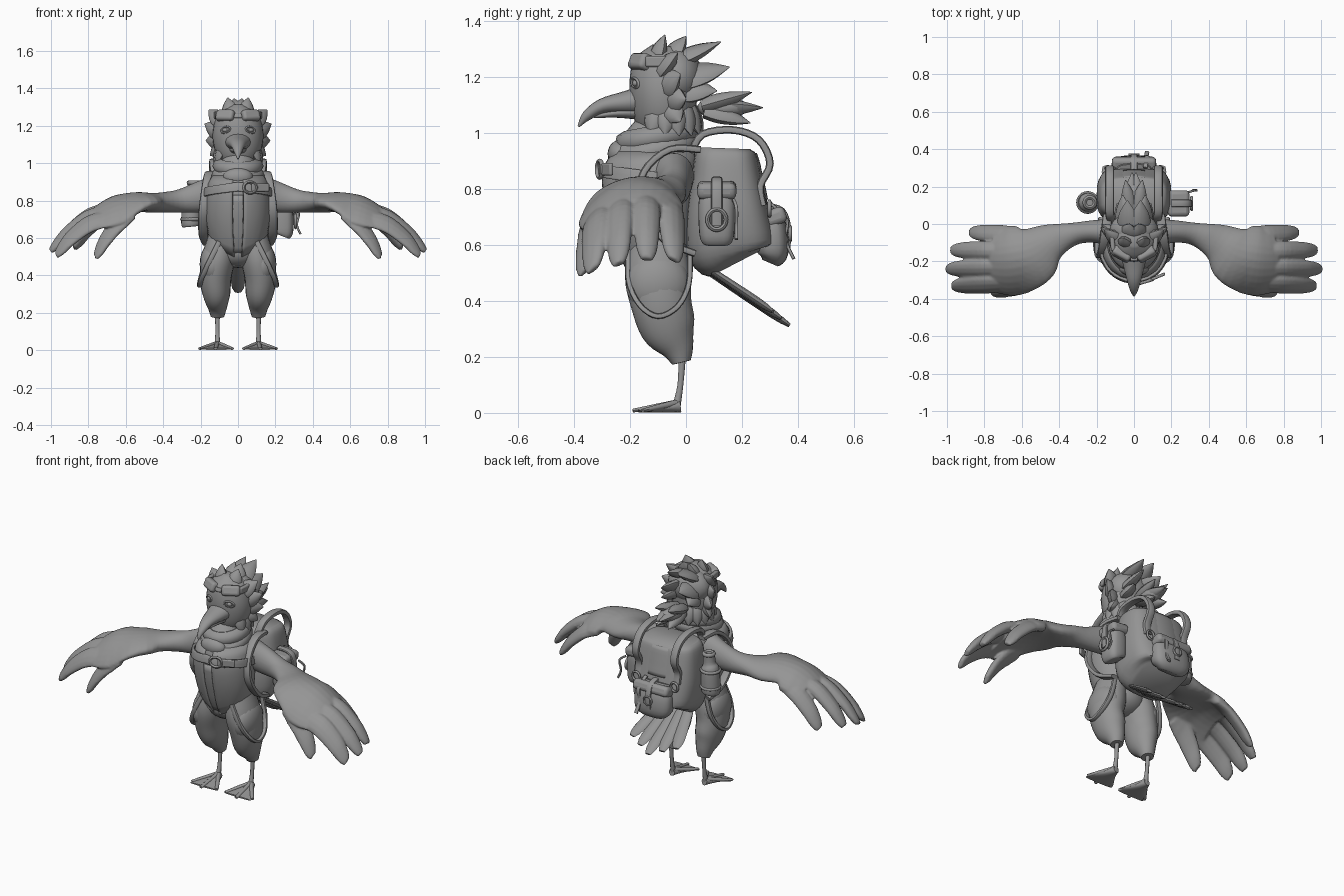
import bpy, bmesh, math
from math import sin, cos, pi, radians
from mathutils import Vector, Matrix, Euler

if "Cube" in bpy.data.objects:
    bpy.data.objects.remove(bpy.data.objects["Cube"])

grey = bpy.data.materials.new("plain_grey")
grey.use_nodes = True
grey.diffuse_color = (.3, .3, .3, 1)
grey.node_tree.nodes["Principled BSDF"].inputs["Base Color"].default_value = (.3, .3, .3, 1)
X, Y, Z = Vector((1, 0, 0)), Vector((0, 1, 0)), Vector((0, 0, 1))
POINTED = ((0, .9), (.3, 1), (.65, .72), (1, .05))
BLUNT = ((0, .6), (.4, .9), (.85, 1), (1, .5))


def finish(name, bm, mirror=False, bevel=0, solid=0):
    """Turn a bmesh into a shaded object."""
    bmesh.ops.recalc_face_normals(bm, faces=bm.faces)
    mesh = bpy.data.meshes.new(name)
    bm.to_mesh(mesh)
    bm.free()
    ob = bpy.data.objects.new(name, mesh)
    bpy.context.scene.collection.objects.link(ob)
    mesh.materials.append(grey)
    if solid:
        m = ob.modifiers.new("Thickness", 'SOLIDIFY')
        m.thickness, m.offset = solid, 0
    if bevel:
        m = ob.modifiers.new("Bevel", 'BEVEL')
        m.width, m.segments = bevel, 3
    if mirror:
        ob.modifiers.new("Mirror", 'MIRROR')
    bpy.ops.object.select_all(action='DESELECT')
    ob.select_set(True)
    bpy.context.view_layer.objects.active = ob
    bpy.ops.object.shade_smooth_by_angle(angle=radians(45))
    return ob


def spline(rows, t):
    """Catmull-Rom value of a row table at t in 0..1."""
    f = t * (len(rows) - 1)
    i = min(int(f), len(rows) - 2)
    f -= i
    a, b, c, d = (rows[max(0, min(len(rows) - 1, i + k))] for k in (-1, 0, 1, 2))
    return [.5 * (2*q + (r-p)*f + (2*p - 5*q + 4*r - s)*f*f + (3*q - p - 3*r + s)*f**3)
            for p, q, r, s in zip(a, b, c, d)]


def sweep(bm, rows, side=X, n=16, power=2, steps=4, closed=False):
    """Sweep an ellipse along rows of (x, y, z, half width, half depth)."""
    if not closed:
        count = (len(rows) - 1) * steps
        rows = [spline(rows, i / count) for i in range(count + 1)]
    pts = [Vector(r[:3]) for r in rows]
    last, rings = len(pts) - 1, []
    for i, p in enumerate(pts):
        if closed:
            t = (pts[(i + 1) % len(pts)] - pts[i - 1]).normalized()
        else:
            t = (pts[min(i + 1, last)] - pts[max(i - 1, 0)]).normalized()
        s = (side - t * side.dot(t)).normalized()
        u = t.cross(s)
        ring = []
        for k in range(n):
            c, v = cos(2*pi*k/n), sin(2*pi*k/n)
            c = math.copysign(abs(c) ** (2/power), c)
            v = math.copysign(abs(v) ** (2/power), v)
            ring.append(bm.verts.new(p + s*c*max(rows[i][3], .001) + u*v*max(rows[i][4], .001)))
        rings.append(ring)
    for a, b in zip(rings, rings[1:] + (rings[:1] if closed else [])):
        for k in range(n):
            bm.faces.new((a[k], a[k-1], b[k-1], b[k]))
    if not closed:
        bm.faces.new(rings[0])
        bm.faces.new(rings[-1])
    return bm


def solid(name, rows, mirror=False, **kw):
    return finish(name, sweep(bmesh.new(), rows, **kw), mirror)


def strap(name, pts, a, b, mirror=False, side=X):
    return solid(name, [(*p, a, b) for p in pts], mirror, side=side, n=10, power=3)


def ring(name, c, u, v, r, mirror=False):
    """Closed loop around centre c with half axes u and v."""
    c, u, v = Vector(c), Vector(u), Vector(v)
    rows = [(*(c + u*cos(pi*k/12) + v*sin(pi*k/12)), r, r) for k in range(24)]
    return solid(name, rows, mirror, side=u.cross(v), closed=True, n=8)


def box(name, c, half, rot=(0, 0, 0), bevel=.012, mirror=False):
    bm = bmesh.new()
    mat = Matrix.LocRotScale(Vector(c), Euler(rot), Vector(half) * 2)
    bmesh.ops.create_cube(bm, size=1, matrix=mat)
    return finish(name, bm, mirror, bevel)


def ball(name, c, half, mirror=False):
    bm = bmesh.new()
    bmesh.ops.create_uvsphere(bm, u_segments=20, v_segments=12, radius=1,
                              matrix=Matrix.LocRotScale(Vector(c), None, Vector(half)))
    return finish(name, bm, mirror)


def feather(bm, base, tip, w, thick, side, shape=POINTED):
    base, tip = Vector(base), Vector(tip)
    rows = [(*base.lerp(tip, f), w*k, thick*k) for f, k in shape]
    sweep(bm, rows, side=side, n=8, steps=3)


def wrap(name, rows, a0, a1, low, high, off, thick, mirror=False):
    """Band lying on an upright body; angles in degrees from the front."""
    bm, grid = bmesh.new(), []
    for i in range(25):
        f = i / 24
        ang, lo, hi = radians(a0 + (a1 - a0) * f), low(f), high(f)
        col = []
        for j in range(9):
            z = lo + (hi - lo) * j / 8
            r = min((spline(rows, k / 80) for k in range(81)), key=lambda q: abs(q[2] - z))
            col.append(bm.verts.new((r[0] + (r[3]+off)*sin(ang), r[1] - (r[4]+off)*cos(ang), z)))
        grid.append(col)
    for a, b in zip(grid, grid[1:]):
        for j in range(8):
            bm.faces.new((a[j], b[j], b[j+1], a[j+1]))
    return finish(name, bm, mirror, solid=thick)


# Torso, vest and chest strap
body = [(0, -.10, .46, .07, .06), (0, -.11, .53, .11, .10), (0, -.12, .63, .145, .13),
        (0, -.13, .75, .16, .15), (0, -.13, .87, .15, .155), (0, -.11, .96, .11, .12),
        (0, -.09, 1.04, .08, .08)]
solid("torso", body, n=28)
wrap("vest", body, 10, 172, lambda f: .50 + .08*min(1, 2*f), lambda f: .93, .008, .014, True)
wrap("vest_placket", body, -9, 9, lambda f: .51, lambda f: .83, .004, .01)
wrap("chest_strap", body, -110, 110, lambda f: .85 - .04*abs(2*f - 1), lambda f: .895 - .04*abs(2*f - 1), .024, .014)
ring("chest_buckle", (.065, -.308, .87), (.034, .01, 0), (0, 0, .03), .008)
box("strap_tip", (.12, -.285, .87), (.05, .008, .022), (0, 0, .4), .006)

# Scarf
for i, (y, z, rx, ry, r, dip) in enumerate(((-.115, .935, .1, .12, .042, .03), (-.105, .985, .095, .108, .042, .02))):
    ring("scarf_fold_%d" % i, (0, y, z), (rx, 0, 0), (0, ry, dip), r)
ball("scarf_front", (0, -.235, .925), (.08, .045, .05))

# Head, beak and eyes
head = [(0, -.06, .99, .08, .085), (0, -.075, 1.06, .12, .11), (0, -.08, 1.13, .135, .12),
        (0, -.08, 1.2, .13, .12), (0, -.075, 1.26, .108, .105), (0, -.07, 1.31, .04, .05)]
solid("head", head, n=28)
solid("upper_beak", [(0, -.15, 1.115, .075, .055), (0, -.22, 1.108, .058, .04), (0, -.30, 1.095, .038, .027),
                     (0, -.355, 1.06, .021, .018), (0, -.384, 1.022, .004, .004)])
solid("lower_beak", [(0, -.15, 1.075, .05, .03), (0, -.25, 1.07, .032, .016), (0, -.33, 1.058, .008, .006)])
ball("eye", (.066, -.178, 1.177), (.017, .014, .013), True)
ring("eyelid", (.067, -.181, 1.178), (.024, .012, -.005), (0, 0, .016), .006, True)

# Goggles on the brow
box("goggle_lens", (.062, -.155, 1.25), (.052, .034, .03), (-.4, 0, .5), .016, True)
box("goggle_bridge", (0, -.185, 1.25), (.02, .014, .012), (-.4, 0, 0), .006)
box("goggle_side", (.115, -.1, 1.255), (.012, .045, .02), (0, 0, -.1), .008, True)

# Crest: crown mass, back tuft and pointed clumps as base, tip, half width
ball("crown", (0, -.035, 1.2), (.132, .095, .105))
ball("back_tuft", (0, .13, 1.09), (.055, .09, .042))
crest = bmesh.new()
for base, tip, w in (
        ((.04, -.11, 1.25), (.055, -.075, 1.35), .045), ((.025, -.06, 1.26), (.02, 0, 1.345), .05),
        ((.03, -.05, 1.25), (.035, .125, 1.325), .06), ((.05, -.03, 1.19), (.06, .155, 1.235), .062),
        ((.08, -.09, 1.22), (.155, -.03, 1.285), .05), ((.09, -.08, 1.16), (.178, -.02, 1.21), .05),
        ((.09, -.06, 1.12), (.172, 0, 1.12), .05), ((.05, -.02, 1.15), (.09, .11, 1.15), .055),
        ((.09, -.06, 1.09), (.15, -.02, 1.04), .045), ((.02, .06, 1.095), (.045, .235, 1.145), .04),
        ((.01, .08, 1.09), (.01, .275, 1.09), .045), ((.02, .07, 1.08), (.04, .23, 1.035), .04)):
    t = Vector(tip) - Vector(base)
    feather(crest, base, tip, w, .03, t.cross(Vector(base) - Vector((0, -.08, 1.12))))
finish("crest_feathers", crest, True)
ruff = bmesh.new()
for k in range(11):
    a = radians(65 + 23 * k)
    d = Vector((sin(a), -cos(a), 0))
    feather(ruff, Vector((0, -.07, 1.09)) + d*.09, Vector((0, -.07, .99)) + d*.13, .04, .025, Z.cross(d))
finish("neck_ruff", ruff)

# Wings: arm, palm and five finger feathers fused together
wing = sweep(bmesh.new(), [
    (.12, -.045, .845, .075, .09), (.22, -.04, .815, .06, .08), (.33, -.055, .795, .062, .06),
    (.45, -.10, .79, .105, .052), (.54, -.165, .795, .165, .05), (.64, -.195, .785, .188, .047),
    (.71, -.2, .76, .175, .04), (.76, -.195, .735, .155, .03)], side=Y, n=28)
for base, tip in (((.62, -.06, .78), (.875, -.045, .575)), ((.7, -.14, .76), (.975, -.14, .55)),
                  ((.7, -.235, .76), (1, -.24, .545)), ((.7, -.32, .76), (.97, -.33, .575)),
                  ((.56, -.32, .78), (.76, -.36, .59))):
    b, t = Vector(base), Vector(tip)
    rows = [(*(b.lerp(t, f) + Z*.045*sin(pi*f)), w, w*.65)
            for f, w in ((0, .045), (.35, .05), (.7, .046), (.9, .037), (1, .022))]
    sweep(wing, rows, side=Y, n=12)
for v in wing.verts:
    v.co.z -= 2.2 * (v.co.y + .16)**2 * max(0, min(1, (v.co.x - .4) / .2))
wing = finish("wing", wing, True)
m = wing.modifiers.new("Fuse", 'REMESH')
m.mode, m.voxel_size, m.use_smooth_shade = 'VOXEL', .007, True
m = wing.modifiers.new("Soften", 'SMOOTH')
m.iterations = 3
wing.modifiers.move(0, 2)

# Trousers, hip pockets, legs and feet
ball("hips", (0, -.10, .53), (.13, .115, .09))
solid("trouser_leg", [(.08, -.10, .60, .08, .10), (.105, -.10, .49, .09, .118), (.12, -.088, .39, .085, .108),
                      (.115, -.062, .30, .074, .098), (.11, -.03, .23, .052, .06), (.11, -.016, .18, .036, .034)],
      True, n=20)
ball("hip_pocket", (.135, -.10, .46), (.07, .115, .115), True)
strap("pocket_trim", [(.10, -.205, .58), (.155, -.205, .47), (.195, -.165, .385), (.205, -.10, .345),
                      (.20, -.03, .38), (.175, .01, .46), (.15, .015, .57)], .014, .01, True)
solid("shin", [(.11, -.013, .21, .014, .014), (.11, -.02, .1, .011, .011), (.11, -.035, .02, .016, .016)], True, n=10)
solid("foot_web", [(.11, -.02, .024, .018, .022), (.113, -.08, .016, .045, .015),
                   (.115, -.14, .009, .085, .008), (.115, -.17, .006, .09, .005)], True)
toes = bmesh.new()
for tx, ty in ((.03, -.165), (.12, -.19), (.205, -.155)):
    sweep(toes, [(.11, -.03, .035, .014, .014), (.055 + tx/2, .4*ty - .03, .022, .012, .011),
                 (tx, ty, .008, .01, .007)], n=10)
finish("toes", toes, True)

# Tail fan
tail = bmesh.new()
for i in range(-2, 3):
    k = abs(i)
    feather(tail, (.025*i, -.02, .57 + .006*k), (.075*i, .37 - .03*k, .312 + .025*k), .036, .014, X, BLUNT)
finish("tail_feathers", tail)

# Backpack with lid, rear pouch and arched straps
pack = [(0, .18, .535, .12, .10), (0, .165, .575, .18, .155), (0, .15, .70, .20, .15),
        (0, .145, .84, .192, .125), (0, .14, .92, .178, .11), (0, .14, .945, .155, .09)]
solid("backpack", pack, n=32, power=3.2)
wrap("pack_lid", pack, 115, 245, lambda f: .76, lambda f: .925, -.004, .02)
strap("pack_arch_strap", [(.12, .02, .93), (.13, .06, .995), (.13, .17, 1.01), (.13, .26, .975),
                          (.13, .30, .89), (.13, .265, .81), (.13, .275, .74)], .024, .014, True)
ring("pack_strap_buckle", (.13, .298, .73), (.024, 0, 0), (0, 0, .026), .007, True)
strap("shoulder_strap", [(.14, .05, .94), (.155, -.06, .94), (.17, -.15, .86), (.185, -.165, .74),
                         (.185, -.08, .62), (.165, .03, .57)], .026, .013, True)
solid("rear_pouch", [(0, .30, .535, .07, .03), (0, .31, .57, .115, .055), (0, .305, .66, .118, .055),
                     (0, .285, .73, .09, .035)], n=24, power=2.8)
box("rear_pouch_flap", (0, .318, .70), (.118, .04, .03), (.35, 0, 0), .02)
strap("rear_pouch_strap", [(0, .28, .745), (0, .345, .725), (0, .368, .66), (0, .365, .59)], .018, .008)
ring("rear_pouch_buckle", (0, .372, .64), (.025, 0, 0), (0, 0, .025), .006)
strap("loose_strap", [(.06, .30, .75), (.07, .36, .69), (.065, .355, .62), (.07, .385, .55)], .012, .006)

# Left side pouch
solid("side_pouch", [(.235, .11, .61, .04, .05), (.24, .11, .635, .055, .062), (.24, .11, .74, .055, .066),
                     (.235, .11, .80, .045, .055)], n=24, power=3)
box("side_pouch_flap", (.238, .11, .795), (.058, .07, .03), (0, .1, 0), .022)
strap("side_pouch_strap", [(.20, .11, .836), (.27, .11, .83), (.302, .11, .79), (.302, .11, .67)], .02, .008, side=Y)
ring("side_pouch_ring", (.308, .11, .69), (0, .033, 0), (0, 0, .036), .008)
strap("side_pouch_cord", [(.29, .17, .76), (.325, .18, .73), (.315, .18, .67), (.335, .18, .62)], .006, .006, side=Y)

# Right side flask in its holder
solid("flask", [(-.25, .115, .66, .045, .045), (-.25, .115, .68, .054, .054), (-.245, .115, .80, .052, .052),
                (-.24, .115, .84, .036, .036), (-.235, .115, .90, .034, .034)], n=20)
for z in (.70, .80):
    ring("flask_band", (-.248, .115, z), (.052, 0, 0), (0, .052, 0), .009)
ring("flask_cap", (-.236, .115, .895), (.027, 0, 0), (0, .027, 0), .012)
